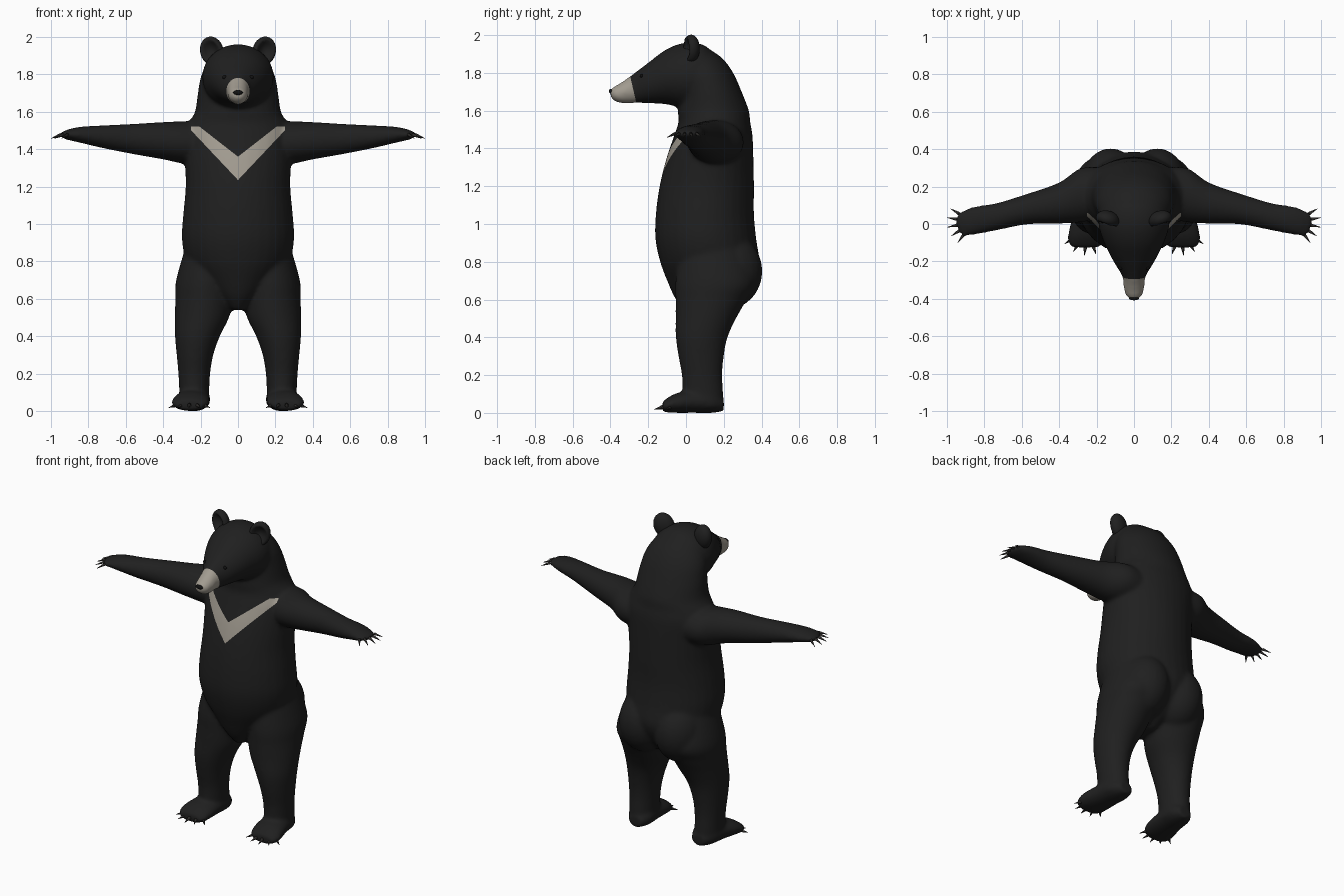
import bpy, bmesh, math
from mathutils import Vector, Matrix
from mathutils.bvhtree import BVHTree

if "Cube" in bpy.data.objects:
    bpy.data.objects.remove(bpy.data.objects["Cube"])


def material(name, colour, rough=0.8):
    m = bpy.data.materials.new(name)
    m.use_nodes = True
    m.diffuse_color = (*colour, 1)
    shader = m.node_tree.nodes["Principled BSDF"]
    shader.inputs["Base Color"].default_value = (*colour, 1)
    shader.inputs["Roughness"].default_value = rough
    return m


FUR = material("black fur", (0.014, 0.014, 0.014))
PALE = material("pale fur", (0.36, 0.33, 0.28))
CLAW = material("dark claw", (0.03, 0.028, 0.026))
NOSE = material("nose and eye black", (0.006, 0.006, 0.006))


def spline(rows, steps=5):
    """Smoothly fill in sections between the given ones (Catmull-Rom)."""
    rows = [Vector(r) for r in rows]
    out = []
    for i in range(len(rows) - 1):
        a, b = rows[max(i - 1, 0)], rows[i]
        c, d = rows[i + 1], rows[min(i + 2, len(rows) - 1)]
        for k in range(steps):
            t = k / steps
            out.append(0.5 * (2 * b + (c - a) * t + (2 * a - 5 * b + 4 * c - d) * t ** 2
                              + (3 * b - a - 3 * c + d) * t ** 3))
    return out + [rows[-1]]


def loft(bm, axis, rows, side=1, n=32):
    """Closed skin of ellipses; row = position on axis, centre pair, radius pair."""
    rings = []
    for t, a, b, ra, rb in spline(rows):
        ring = []
        for k in range(n):
            u = a + ra * math.cos(math.tau * k / n)
            v = b + rb * math.sin(math.tau * k / n)
            p = {"x": (t, u, v), "y": (u, t, v), "z": (u, v, t)}[axis]
            ring.append(bm.verts.new((side * p[0], p[1], p[2])))
        rings.append(ring)
    for r, q in zip(rings, rings[1:]):
        for k in range(n):
            bm.faces.new((r[k], r[(k + 1) % n], q[(k + 1) % n], q[k]))
    bm.faces.new(rings[0])
    bm.faces.new(rings[-1])


def ball(bm, centre, radii, turn=Matrix()):
    mat = Matrix.Translation(centre) @ turn @ Matrix.Diagonal((*radii, 1))
    return bmesh.ops.create_uvsphere(bm, u_segments=24, v_segments=16, radius=1, matrix=mat)["verts"]


def finish(name, bm, *mats):
    bmesh.ops.recalc_face_normals(bm, faces=bm.faces)
    mesh = bpy.data.meshes.new(name)
    bm.to_mesh(mesh)
    bm.free()
    for m in mats:
        mesh.materials.append(m)
    mesh.polygons.foreach_set("use_smooth", [True] * len(mesh.polygons))
    ob = bpy.data.objects.new(name, mesh)
    bpy.context.collection.objects.link(ob)
    return ob


# Sections of the body parts
TORSO = [(.54, 0, .08, .04, .09), (.61, 0, .11, .12, .17), (.7, 0, .125, .2, .225),
         (.8, 0, .125, .275, .262), (.92, 0, .105, .3, .267), (1.05, 0, .1, .293, .26),
         (1.2, 0, .11, .28, .25), (1.35, 0, .127, .285, .23), (1.47, 0, .145, .29, .207),
         (1.54, 0, .15, .265, .19), (1.6, 0, .145, .23, .188), (1.7, 0, .13, .215, .165),
         (1.8, 0, .1, .195, .15), (1.88, 0, .07, .145, .12), (1.94, 0, .04, .07, .06)]
HEAD = [(.17, 0, 1.74, .14, .13), (.1, 0, 1.78, .18, .165), (0, 0, 1.785, .19, .175),
        (-.1, 0, 1.78, .16, .147), (-.2, 0, 1.747, .11, .107), (-.28, 0, 1.717, .062, .077),
        (-.34, 0, 1.695, .055, .056), (-.38, 0, 1.69, .044, .038), (-.4, 0, 1.694, .028, .02)]
ARM = [(.14, .17, 1.43, .13, .12), (.28, .155, 1.435, .145, .115), (.4, .112, 1.445, .11, .1),
       (.57, .08, 1.455, .082, .08), (.73, .04, 1.467, .073, .06), (.83, .022, 1.476, .075, .045),
       (.89, .012, 1.478, .07, .033), (.93, .012, 1.476, .045, .022)]
LEG = [(.88, .15, .14, .13, .17), (.7, .173, .155, .158, .21), (.6, .18, .133, .155, .188),
       (.5, .193, .105, .145, .16), (.4, .217, .083, .12, .137), (.3, .23, .08, .098, .12),
       (.2, .234, .085, .085, .107), (.1, .234, .09, .08, .107), (.03, .234, .1, .08, .095)]
FOOT = [(.2, .225, .045, .045, .035), (.14, .23, .06, .08, .06), (.04, .24, .06, .09, .06),
        (-.05, .252, .052, .1, .052), (-.1, .257, .04, .095, .038), (-.125, .26, .033, .07, .025)]

body, claws = bmesh.new(), bmesh.new()
loft(body, "z", TORSO)
loft(body, "y", HEAD)


def digits(side, centre, middle, spread, reach, thick, droop):
    """Five toes fanned around a centre, each with a tapering claw."""
    for i in range(5):
        ang = math.radians(middle + spread * (i - 2))
        way = Vector((side * math.cos(ang), math.sin(ang), 0))
        c = Vector((side * centre[0], centre[1], centre[2]))
        turn = way.to_track_quat("X", "Z").to_matrix().to_4x4()
        ball(body, c + way * reach * 0.62, (reach * 0.4, thick, thick), turn)
        root, tip = c + way * reach * 0.93, c + way * (reach + 0.045)
        tip.z -= droop
        aim = (tip - root).to_track_quat("Z", "Y").to_matrix().to_4x4()
        bmesh.ops.create_cone(claws, cap_ends=True, segments=8, radius1=thick * 0.45, radius2=0.001,
                              depth=(tip - root).length,
                              matrix=Matrix.Translation((root + tip) / 2) @ aim)


for s in (1, -1):
    loft(body, "x", ARM, s)
    loft(body, "z", LEG, s)
    loft(body, "y", FOOT, s)
    ball(body, (s * .125, .22, .75), (.155, .185, .2))
    ball(body, (s * .06, -.13, 1.83), (.05, .06, .035))
    digits(s, (.86, .012, 1.478), -12, 21, .095, .02, .02)
    digits(s, (.25, -.025, .033), -84, 25, .1, .027, .015)

# Fuse the parts into one skin and soften the joins
bmesh.ops.recalc_face_normals(body, faces=body.faces)
rough = finish("body_blockout", body)
remesh = rough.modifiers.new("fuse", "REMESH")
remesh.mode = "VOXEL"
remesh.voxel_size = 0.011
soft = rough.modifiers.new("soften", "SMOOTH")
soft.factor, soft.iterations = 0.5, 9
graph = bpy.context.evaluated_depsgraph_get()
skin = bpy.data.meshes.new_from_object(rough.evaluated_get(graph))
bpy.data.objects.remove(rough)
bm = bmesh.new()
bm.from_mesh(skin)
bpy.data.meshes.remove(skin)


def cut(point, normal, inside):
    faces = [f for f in bm.faces if inside(f.calc_center_median())]
    geom = set(faces)
    for f in faces:
        geom.update(f.verts, f.edges)
    bmesh.ops.bisect_plane(bm, geom=list(geom), dist=0.0005, plane_co=point, plane_no=normal)


def chest(c):
    return c.y < .14 and 1.2 < c.z < 1.56 and abs(c.x) < .3


# Cut clean borders for the chest chevron and the muzzle
LOW, LOW_SLOPE, HIGH, HIGH_SLOPE, TOP = 1.235, 1.06, 1.36, .78, 1.522
cut((0, 0, 0), (1, 0, 0), chest)
for s in (1, -1):
    half = lambda c: chest(c) and c.x * s > 0
    cut((0, 0, LOW), (-s * LOW_SLOPE, 0, 1), half)
    cut((0, 0, HIGH), (-s * HIGH_SLOPE, 0, 1), half)
    cut((s * .25, 0, 0), (1, 0, 0), half)
cut((0, 0, TOP), (0, 0, 1), chest)
MUZZLE_AT, MUZZLE_WAY = Vector((0, -.28, 1.715)), Vector((0, 1, .23))
cut(MUZZLE_AT, MUZZLE_WAY, lambda c: c.y < -.2 and c.z > 1.6)

bm.normal_update()
for f in bm.faces:
    c = f.calc_center_median()
    x = abs(c.x)
    chevron = (chest(c) and f.normal.y < 0 and x < .25
               and LOW + LOW_SLOPE * x < c.z < min(HIGH + HIGH_SLOPE * x, TOP))
    muzzle = c.z > 1.6 and (c - MUZZLE_AT).dot(MUZZLE_WAY) < 0
    f.material_index = int(chevron or muzzle)
tree = BVHTree.FromBMesh(bm)
finish("body", bm, FUR, PALE)
finish("claws", claws, CLAW)

# Rounded ears with a hollow front
for s, label in ((1, "left"), (-1, "right")):
    ear = bmesh.new()
    turn = Matrix.Rotation(s * math.radians(18), 4, "Z") @ Matrix.Rotation(s * math.radians(15), 4, "Y")
    verts = ball(ear, (0, 0, 0), (.064, .046, .078))
    for v in verts:
        r = math.hypot(v.co.x / .064, v.co.z / .078)
        if v.co.y < 0 and r < .8:
            v.co.y += .055 * (1 - (r / .8) ** 2)
    ear.transform(Matrix.Translation((s * .14, .025, 1.925)) @ turn)
    finish(label + "_ear", ear, FUR)

# Eyes and nose set on the skin
for name, x, z, radii in (("left_eye", .072, 1.785, (.012, .008, .01)),
                          ("right_eye", -.072, 1.785, (.012, .008, .01)),
                          ("nose", 0, 1.703, (.026, .01, .013))):
    hit = tree.ray_cast(Vector((x, -1, z)), Vector((0, 1, 0)))[0]
    part = bmesh.new()
    ball(part, hit, radii)
    finish(name, part, NOSE)
